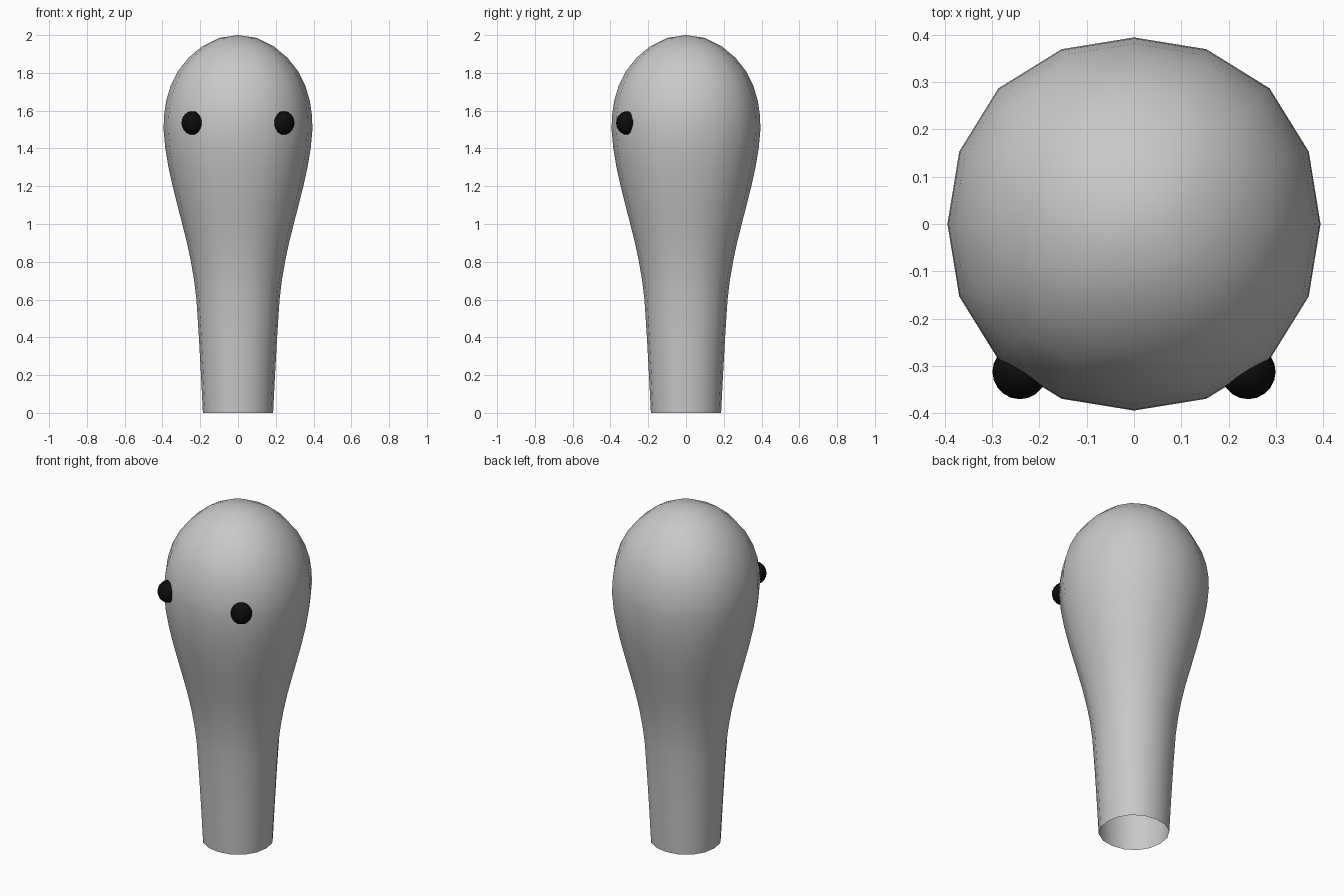
import bpy, bmesh, math

cube = bpy.data.objects.get("Cube")
if cube:
    bpy.data.objects.remove(cube, do_unlink=True)


def make_material(name, rgb, roughness):
    mat = bpy.data.materials.new(name)
    mat.use_nodes = True
    mat.diffuse_color = (*rgb, 1)
    bsdf = mat.node_tree.nodes["Principled BSDF"]
    bsdf.inputs["Base Color"].default_value = (*rgb, 1)
    bsdf.inputs["Roughness"].default_value = roughness
    return mat


def finish(name, bm, mat):
    mesh = bpy.data.meshes.new(name)
    bmesh.ops.recalc_face_normals(bm, faces=bm.faces)
    for face in bm.faces:
        face.smooth = True
    bm.to_mesh(mesh)
    bm.free()
    mesh.materials.append(mat)
    obj = bpy.data.objects.new(name, mesh)
    bpy.context.collection.objects.link(obj)
    return obj


grey = make_material("light grey", (0.58, 0.58, 0.58), 0.6)
black = make_material("black", (0.004, 0.004, 0.004), 0.4)

# Body: a 16-sided revolved profile of (radius, height), open at the bottom
SIDES = 16
PROFILE = [(0.186, 0), (0.196, 0.2), (0.207, 0.4), (0.22, 0.6), (0.232, 0.7),
           (0.249, 0.8), (0.27, 0.9), (0.295, 1.0), (0.321, 1.1), (0.346, 1.2),
           (0.368, 1.3), (0.385, 1.4), (0.394, 1.5), (0.392, 1.57), (0.381, 1.65),
           (0.357, 1.73), (0.317, 1.81), (0.262, 1.88), (0.19, 1.94), (0.1, 1.985)]
bm = bmesh.new()
rings = []
for r, z in PROFILE:
    ring = []
    for i in range(SIDES):
        a = math.tau * i / SIDES
        rr = r * (1 + 0.028 * math.sin(2 * a) ** 2)  # slightly squared section
        ring.append(bm.verts.new((rr * math.cos(a), rr * math.sin(a), z)))
    rings.append(ring)
top = bm.verts.new((0, 0, 2.0))
for i in range(SIDES):
    j = (i + 1) % SIDES
    for low, high in zip(rings, rings[1:]):
        bm.faces.new((low[i], low[j], high[j], high[i]))
    bm.faces.new((rings[-1][i], rings[-1][j], top))
finish("body", bm, grey)

# Eyes: a pair of small balls half sunk into the head
for side, x in (("left", 0.241), ("right", -0.241)):
    bm = bmesh.new()
    bmesh.ops.create_uvsphere(bm, u_segments=20, v_segments=12, radius=1)
    bmesh.ops.scale(bm, vec=(0.058, 0.058, 0.062), verts=bm.verts)
    eye = finish(side + "_eye", bm, black)
    eye.location = (x, -0.312, 1.535)
